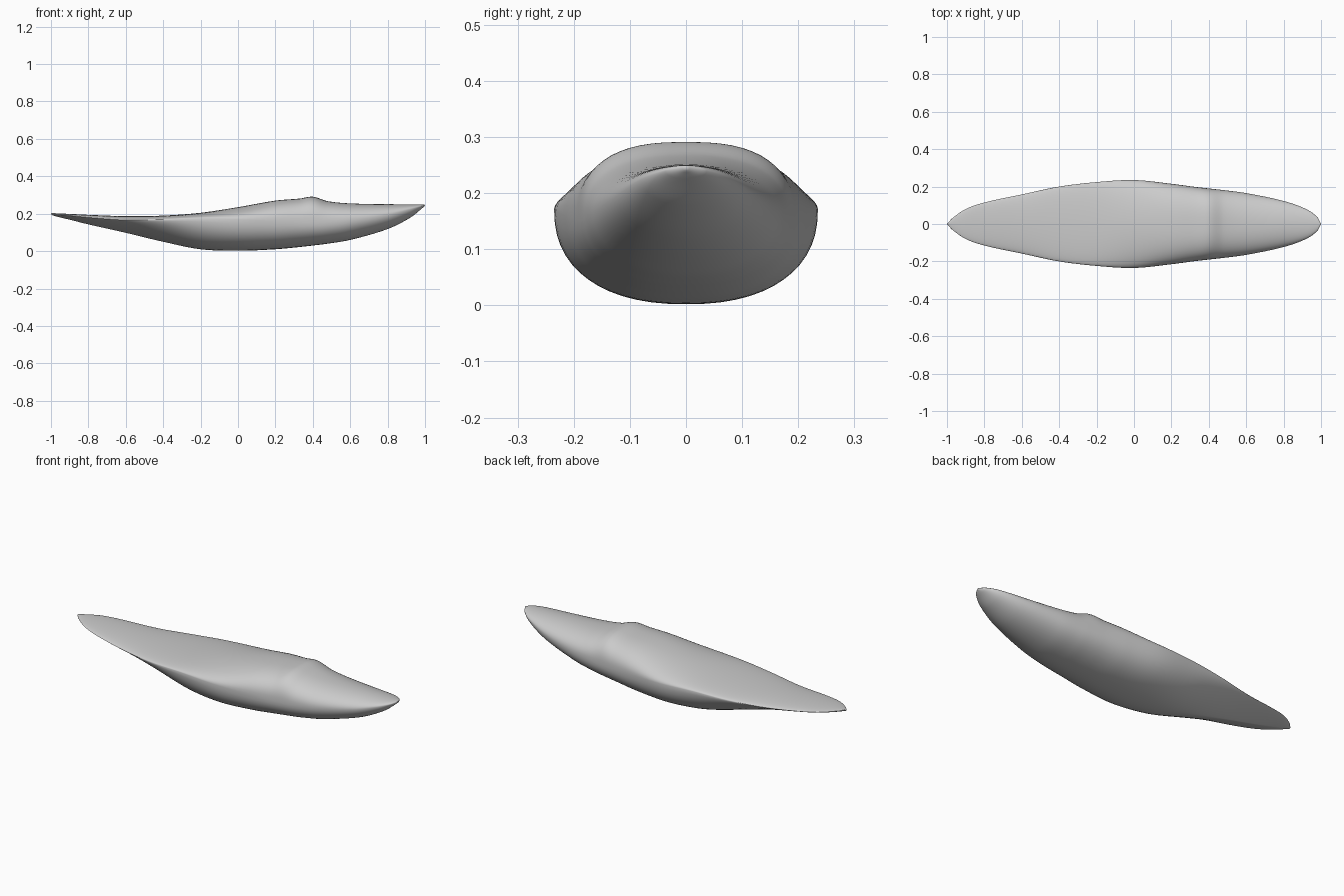
import bpy, bmesh, math
from mathutils import Vector

cube = bpy.data.objects.get("Cube")
if cube:
    bpy.data.objects.remove(cube)

# Hull stations: x, half width, keel, edge height, deck crest, deck fullness, hull fullness
STATIONS = [
    (-1, 0, .195, .2, .205, 2, 1.5),
    (-.97, .032, .185, .197, .202, 2, 1.4),
    (-.9, .08, .168, .19, .199, 2, 1.3),
    (-.8, .115, .143, .18, .194, 2, 1.2),
    (-.6, .158, .098, .166, .187, 2, 1.2),
    (-.4, .2, .05, .168, .19, 2, 1.5),
    (-.2, .224, .01, .175, .205, 2, 2),
    (0, .235, .002, .17, .235, 2, 2.3),
    (.2, .215, .01, .16, .27, 2.4, 2.3),
    (.33, .198, .022, .152, .281, 2.6, 2.2),
    (.4, .19, .03, .152, .291, 2.6, 2.2),
    (.48, .181, .04, .155, .267, 2.4, 2.2),
    (.6, .165, .06, .165, .255, 2.2, 2.1),
    (.8, .123, .118, .195, .251, 2, 2),
    (.92, .08, .178, .224, .25, 2, 2),
    (.98, .037, .225, .24, .25, 2, 2),
    (1, 0, .243, .246, .249, 2, 2),
]
STEPS, QUARTER = 6, 14


def slope(i):
    """Tangent of every station value along the length."""
    a, b = STATIONS[max(i - 1, 0)], STATIONS[min(i + 1, len(STATIONS) - 1)]
    return [(q - p) / (b[0] - a[0]) for p, q in zip(a, b)]


def between(i, t):
    """Smooth blend from station i to the next one."""
    a, b = STATIONS[i], STATIONS[i + 1]
    h = b[0] - a[0]
    s, e = 3 * t * t - 2 * t ** 3, t ** 3 - t * t
    return [p + (q - p) * s + h * (m * (e - t * t + t) + n * e)
            for p, q, m, n in zip(a, b, slope(i), slope(i + 1))]


def section(x, width, keel, edge, crest, deck, hull):
    """Closed cross-section, rounder or fuller above and below the edge."""
    points = []
    for k in range(4 * QUARTER):
        angle = math.tau * k / (4 * QUARTER)
        c, s = math.cos(angle), math.sin(angle)
        power = 2 / (deck if s >= 0 else hull)
        y = math.copysign(abs(c) ** power, c) * width
        rise = (crest - edge) if s >= 0 else (keel - edge)
        points.append(Vector((x, y, edge + rise * abs(s) ** power)))
    return points


# Loft the shell between the two pointed ends
rows = [between(i, k / STEPS) for i in range(len(STATIONS) - 1) for k in range(STEPS)]
bm = bmesh.new()
rings = [[bm.verts.new(p) for p in section(*row)] for row in rows[1:]]
stern = bm.verts.new((STATIONS[0][0], 0, STATIONS[0][3]))
bow = bm.verts.new((STATIONS[-1][0], 0, STATIONS[-1][3]))
count = len(rings[0])
for k in range(count):
    j = (k + 1) % count
    for a, b in zip(rings, rings[1:]):
        bm.faces.new((a[k], a[j], b[j], b[k]))
    bm.faces.new((stern, rings[0][j], rings[0][k]))
    bm.faces.new((bow, rings[-1][k], rings[-1][j]))
bmesh.ops.recalc_face_normals(bm, faces=bm.faces)

mesh = bpy.data.meshes.new("boat_hull")
bm.to_mesh(mesh)
bm.free()
boat = bpy.data.objects.new("boat_hull", mesh)
bpy.context.collection.objects.link(boat)

# Plain grey shell
grey = bpy.data.materials.new("light_grey")
grey.use_nodes = True
grey.diffuse_color = (.6, .6, .6, 1)
grey.node_tree.nodes["Principled BSDF"].inputs["Base Color"].default_value = (.6, .6, .6, 1)
mesh.materials.append(grey)

bpy.context.view_layer.objects.active = boat
boat.select_set(True)
bpy.ops.object.shade_smooth_by_angle(angle=math.radians(50))
